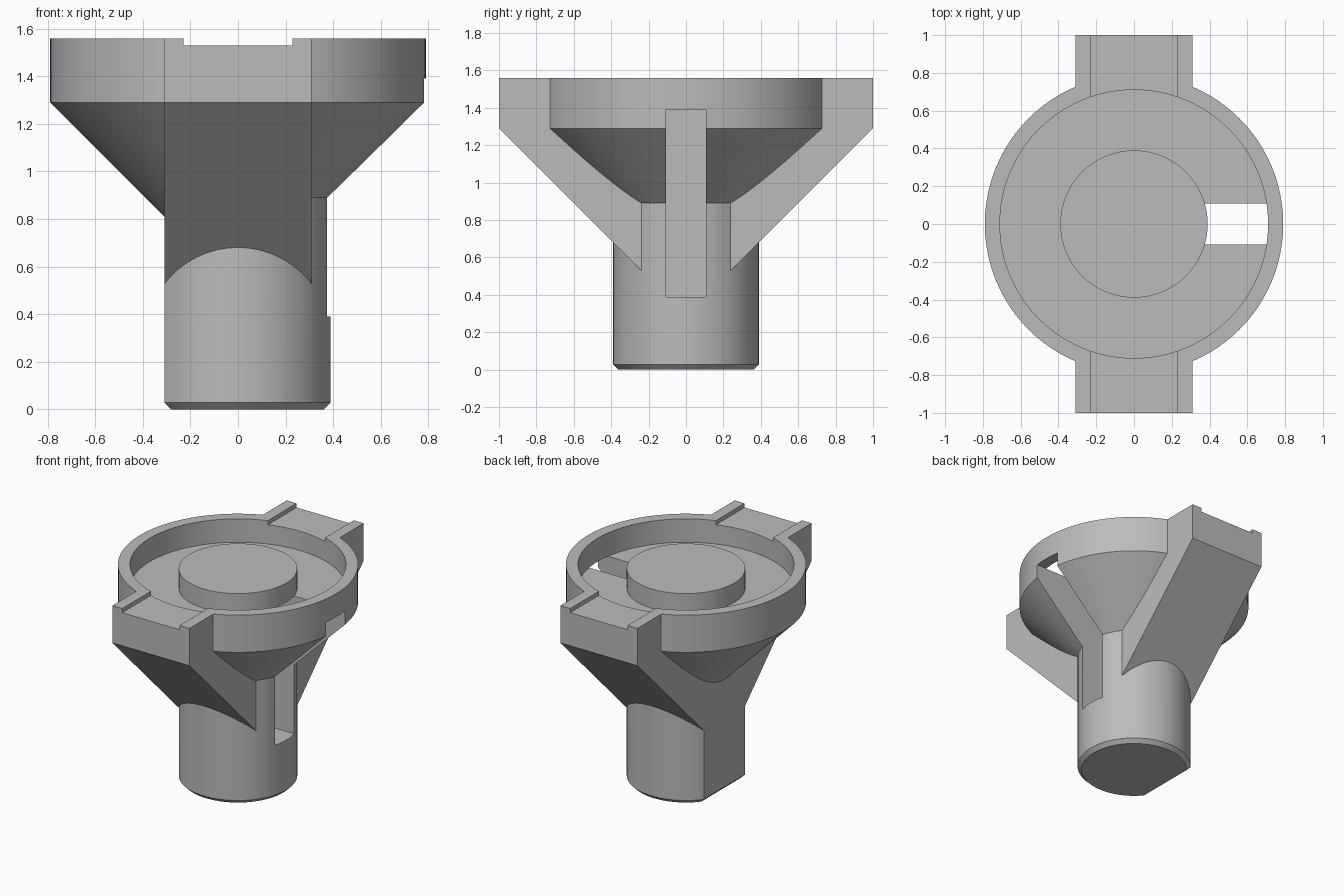
import bpy
import bmesh
from math import cos, sin, pi, acos, radians

SEGMENTS = 96
TOP = 1.56

cube = bpy.data.objects.get("Cube")
if cube:
    bpy.data.objects.remove(cube, do_unlink=True)

grey = bpy.data.materials.new("plain grey")
grey.use_nodes = True
colour = (0.5, 0.5, 0.5, 1)
grey.diffuse_color = colour
grey.node_tree.nodes["Principled BSDF"].inputs["Base Color"].default_value = colour


def finish(name, bm):
    bmesh.ops.recalc_face_normals(bm, faces=bm.faces)
    mesh = bpy.data.meshes.new(name)
    bm.to_mesh(mesh)
    bm.free()
    mesh.materials.append(grey)
    obj = bpy.data.objects.new(name, mesh)
    bpy.context.collection.objects.link(obj)
    return obj


def loft(name, rings):
    """Closed solid through rings of equal point count."""
    bm = bmesh.new()
    loops = [[bm.verts.new(p) for p in ring] for ring in rings]
    for a, b in zip(loops, loops[1:]):
        for i in range(len(a)):
            j = (i + 1) % len(a)
            bm.faces.new((a[i], a[j], b[j], b[i]))
    bm.faces.new(loops[0][::-1])
    bm.faces.new(loops[-1])
    return finish(name, bm)


def circle(r, z):
    return [(r * cos(2 * pi * i / SEGMENTS), r * sin(2 * pi * i / SEGMENTS), z)
            for i in range(SEGMENTS)]


def d_ring(r, flat, z):
    """Circle cut off by a flat on the -x side."""
    end = acos(-flat / r)
    angles = [-end + 2 * end * i / (SEGMENTS - 1) for i in range(SEGMENTS)]
    return [(r * cos(a), r * sin(a), z) for a in angles]


def box(name, x, y, z):
    return loft(name, [[(x[0], y[0], h), (x[1], y[0], h), (x[1], y[1], h), (x[0], y[1], h)]
                       for h in z])


def combine(target, tool, operation):
    mod = target.modifiers.new(operation.lower(), "BOOLEAN")
    mod.operation = operation
    mod.solver = "EXACT"
    mod.object = tool
    bpy.context.view_layer.objects.active = target
    bpy.ops.object.modifier_apply(modifier=mod.name)
    bpy.data.objects.remove(tool, do_unlink=True)


# Chamfered post with one flat side
body = loft("socket_holder", [d_ring(0.362, 0.282, 0), d_ring(0.39, 0.31, 0.028),
                              d_ring(0.39, 0.31, 0.97)])

# Conical head with a straight rim
head = loft("head", [circle(0.1, 0.6), circle(0.79, 1.29), circle(0.79, TOP)])
combine(body, head, "UNION")

# Two opposite arms with sloping undersides
side = [(-1, TOP), (-1, 1.29), (0, 0.29), (1, 1.29), (1, TOP)]
arms = loft("arms", [[(x, y, z) for y, z in side] for x in (-0.3095, 0.3095)])
combine(body, arms, "UNION")

# Round recess that leaves a raised disc in the middle
recess = loft("recess", [circle(0.39, 1.53), circle(0.39, 1.39), circle(0.71, 1.39),
                         circle(0.71, 1.7)])
combine(body, recess, "DIFFERENCE")

# Shallow channels along the arm tops
for s in (-1, 1):
    channel = box("channel", (-0.23, 0.23), sorted((s * 0.55, s * 1.1)), (1.53, 1.7))
    combine(body, channel, "DIFFERENCE")

# Tall slot through the +x side
slot = box("slot", (0, 1), (-0.108, 0.108), (0.39, 1.391))
combine(body, slot, "DIFFERENCE")

bpy.ops.object.select_all(action="DESELECT")
body.select_set(True)
bpy.context.view_layer.objects.active = body
bpy.ops.object.shade_smooth_by_angle(angle=radians(20))
